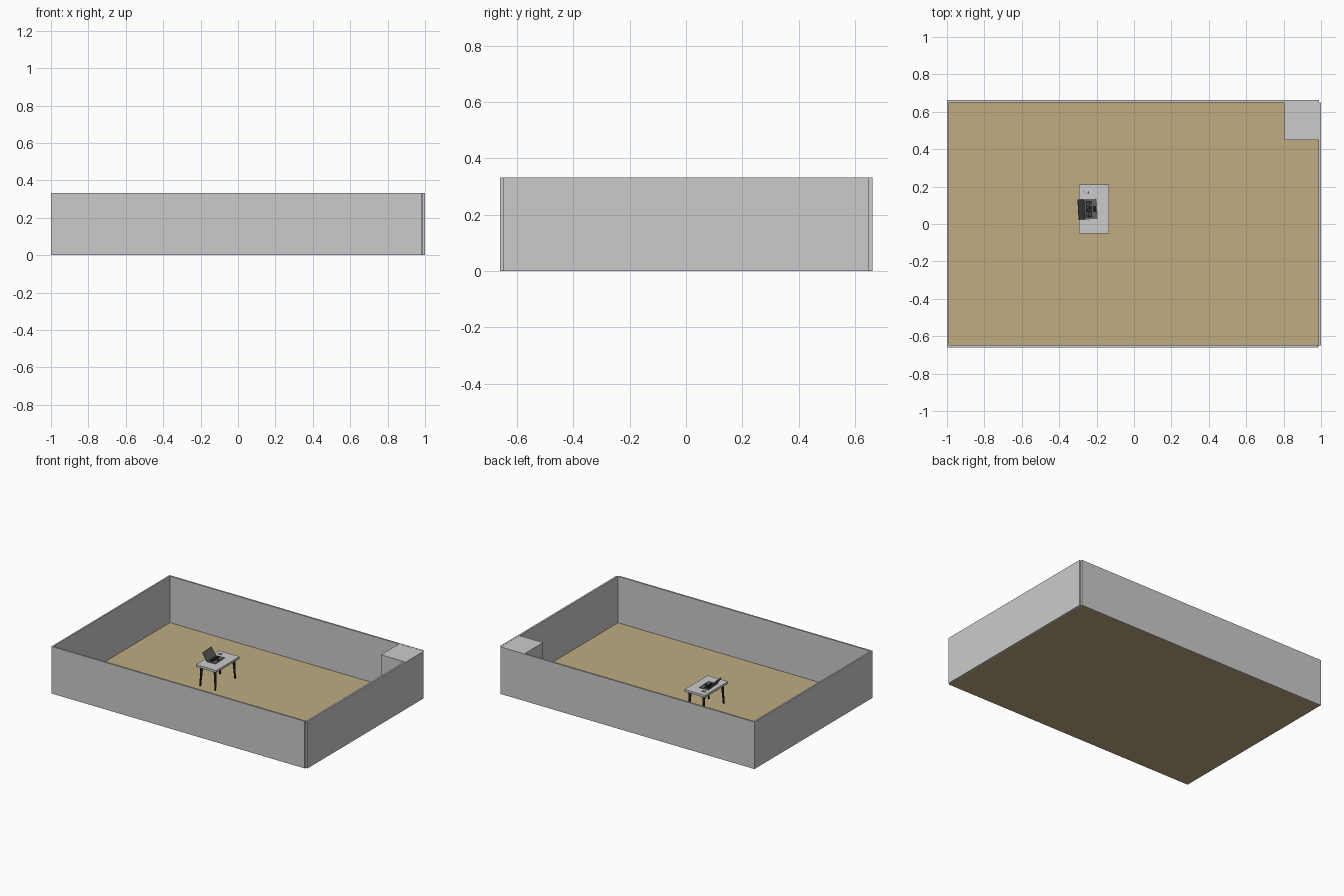
import bpy, bmesh
from math import radians
from mathutils import Matrix, Vector

if "Cube" in bpy.data.objects:
    bpy.data.objects.remove(bpy.data.objects["Cube"])


def material(name, rgb):
    m = bpy.data.materials.new(name)
    m.diffuse_color = (*rgb, 1)
    m.use_nodes = True
    m.node_tree.nodes["Principled BSDF"].inputs["Base Color"].default_value = m.diffuse_color
    return m


wood = material("floor_tan", (0.52, 0.41, 0.22))
black = material("black", (0.012, 0.012, 0.012))
dark = material("dark_grey", (0.12, 0.12, 0.12))


def finish(name, bm, mat=None):
    me = bpy.data.meshes.new(name)
    bm.to_mesh(me)
    bm.free()
    ob = bpy.data.objects.new(name, me)
    bpy.context.collection.objects.link(ob)
    if mat:
        me.materials.append(mat)
    return ob


def add_box(bm, lo, hi, m=Matrix()):
    lo, hi = Vector(lo), Vector(hi)
    size = Matrix.Diagonal((*(hi - lo), 1))
    bmesh.ops.create_cube(bm, size=1, matrix=m @ Matrix.Translation((lo + hi) / 2) @ size)


def box(name, lo, hi, mat=None, m=Matrix(), bevel=0):
    bm = bmesh.new()
    add_box(bm, lo, hi, m)
    if bevel:
        bmesh.ops.bevel(bm, geom=bm.edges[:], offset=bevel, segments=2, profile=0.5, affect='EDGES')
    return finish(name, bm, mat)


# Room: floor slab, four walls and a full-height corner column
H = 0.333
box("floor", (-0.995, -0.655, 0), (0.99, 0.655, 0.004), wood)
box("front_wall", (-1, -0.66, 0), (0.985, -0.648, H))
box("back_wall", (-1, 0.65, 0), (0.99, 0.662, H))
box("left_wall", (-1, -0.648, 0), (-0.989, 0.65, H))
box("right_wall", (0.987, -0.65, 0), (1, 0.65, H))
box("corner_column", (0.805, 0.45, 0.002), (0.989, 0.652, H - 0.0005))

# Table: flat top on four tapered, slightly splayed legs
TX, TY, TOP = -0.215, 0.08, 0.16
box("table_top", (TX - 0.08, TY - 0.13, TOP - 0.016), (TX + 0.08, TY + 0.13, TOP))
for sx, nx in ((-1, "left"), (1, "right")):
    for sy, ny in ((-1, "front"), (1, "back")):
        bm = bmesh.new()
        z0, z1 = 0.008, TOP - 0.016
        bmesh.ops.create_cone(bm, cap_ends=True, segments=16, radius1=0.005, radius2=0.0105,
                              depth=z1 - z0)
        for v in bm.verts:
            out = 0.006 if v.co.z < 0 else 0
            v.co += Vector((TX + sx * (0.053 + out), TY + sy * (0.104 + out), (z0 + z1) / 2))
        leg = finish(f"{ny}_{nx}_leg", bm, black)
        leg.select_set(True)
        bpy.context.view_layer.objects.active = leg
        bpy.ops.object.shade_smooth_by_angle()
        leg.select_set(False)

# Laptop: local origin at the hinge, base towards +x, screen leaning back
place = Matrix.Translation((-0.264, 0.078, TOP)) @ Matrix.Rotation(radians(3), 4, 'Z')
box("laptop_base", (0, -0.054, 0.0005), (0.067, 0.054, 0.005), dark, place)
bm = bmesh.new()
for r in range(4):
    for c in range(10):
        x, y = 0.008 + r * 0.008, -0.045 + c * 0.009
        add_box(bm, (x, y, 0.0045), (x + 0.0068, y + 0.0078, 0.0062), place)
finish("laptop_keys", bm, black)
box("laptop_touchpad", (0.045, -0.016, 0.0045), (0.062, 0.016, 0.0055), black, place)
tilt = place @ Matrix.Translation((0, 0, 0.005)) @ Matrix.Rotation(radians(-32), 4, 'Y')
box("laptop_lid", (-0.003, -0.054, 0), (0, 0.054, 0.062), dark, tilt)
box("laptop_display", (-0.001, -0.050, 0.005), (0.0006, 0.050, 0.058), dark, tilt)

# Mouse: small rounded block beside the laptop
mouse_at = Matrix.Translation((-0.257, 0.167, TOP)) @ Matrix.Rotation(radians(5), 4, 'Z')
box("mouse", (-0.013, -0.007, 0), (0.013, 0.007, 0.007), None, mouse_at, bevel=0.0025)
